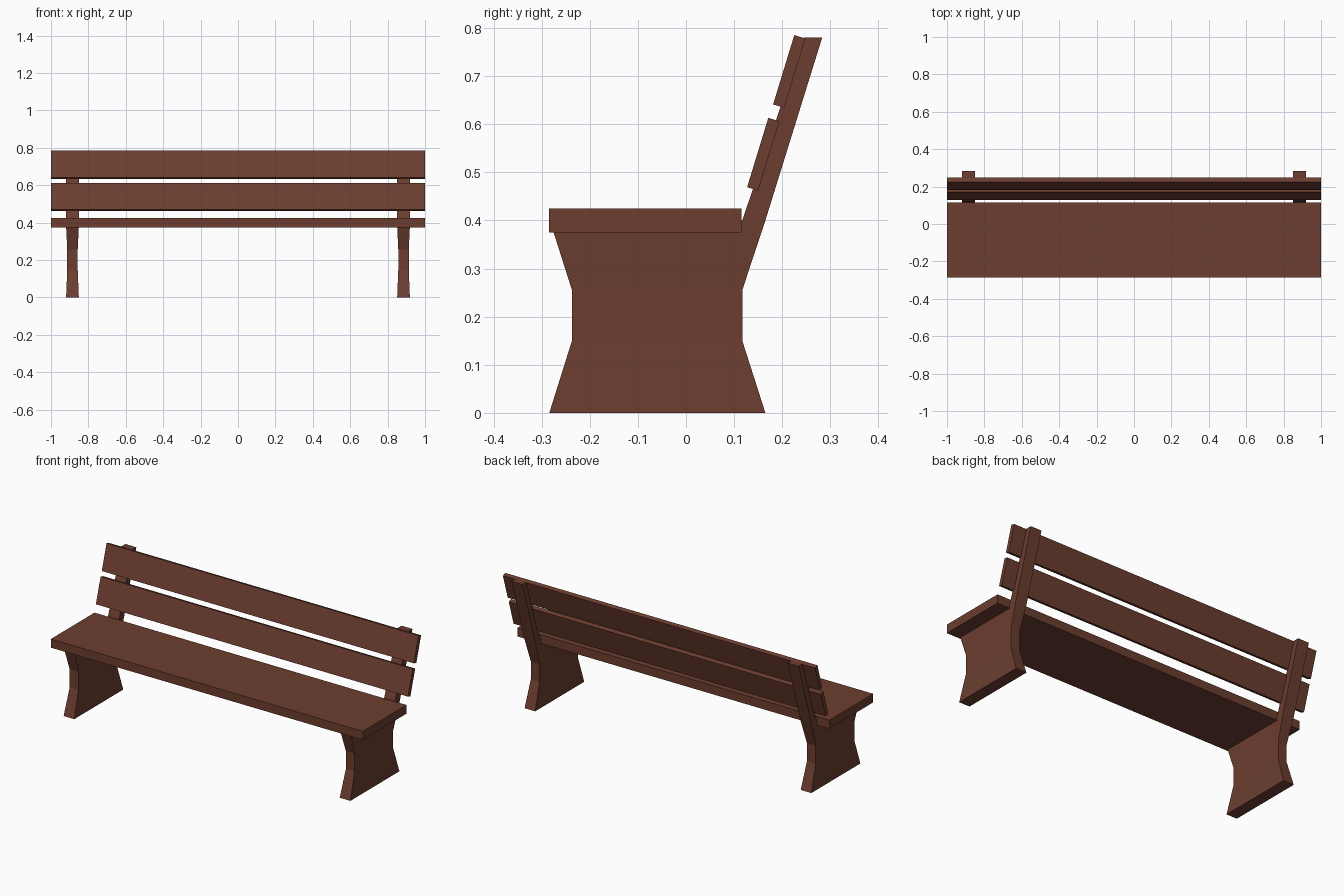
import bpy, bmesh

if "Cube" in bpy.data.objects:
    bpy.data.objects.remove(bpy.data.objects["Cube"])

wood = bpy.data.materials.new("brown_wood")
wood.diffuse_color = (0.15, 0.047, 0.029, 1)
wood.use_nodes = True
wood.node_tree.nodes["Principled BSDF"].inputs["Base Color"].default_value = wood.diffuse_color


def loft(name, sections):
    """Join equal-sized rings of points into a closed solid."""
    bm = bmesh.new()
    rings = [[bm.verts.new(p) for p in ring] for ring in sections]
    n = len(rings[0])
    for a, b in zip(rings, rings[1:]):
        for i in range(n):
            j = (i + 1) % n
            bm.faces.new((a[i], a[j], b[j], b[i]))
    bm.faces.new(rings[0])
    bm.faces.new(rings[-1])
    bmesh.ops.recalc_face_normals(bm, faces=bm.faces)
    mesh = bpy.data.meshes.new(name)
    bm.to_mesh(mesh)
    bm.free()
    mesh.materials.append(wood)
    obj = bpy.data.objects.new(name, mesh)
    bpy.context.collection.objects.link(obj)
    return obj


def board(name, profile):
    """Full-length plank from a side (y, z) profile."""
    return loft(name, [[(x, y, z) for y, z in profile] for x in (-1, 1)])


def upright(name, cx, levels):
    """Upright from (z, front y, back y, half width) levels."""
    return loft(name, [[(cx - w, f, z), (cx + w, f, z), (cx + w, b, z), (cx - w, b, z)]
                       for z, f, b, w in levels])


# Seat plank
board("seat", [(-0.285, 0.375), (0.115, 0.375), (0.115, 0.425), (-0.285, 0.425)])

# Two tilted backrest planks
slat = [(0.225, 0.785), (0.181, 0.641), (0.204, 0.634), (0.248, 0.778)]
board("upper_back_slat", slat)
board("lower_back_slat", [(y - 0.054, z - 0.172) for y, z in slat])

# Waisted legs and the leaning posts that carry the backrest
for side, label in ((-1, "left"), (1, "right")):
    upright(label + "_leg", side * 0.885,
            [(0, -0.284, 0.165, 0.034), (0.15, -0.237, 0.117, 0.028),
             (0.255, -0.237, 0.117, 0.028), (0.4, -0.283, 0.165, 0.035)])
    upright(label + "_back_post", side * 0.885,
            [(0.4, 0.117, 0.165, 0.035), (0.78, 0.245, 0.283, 0.035)])
